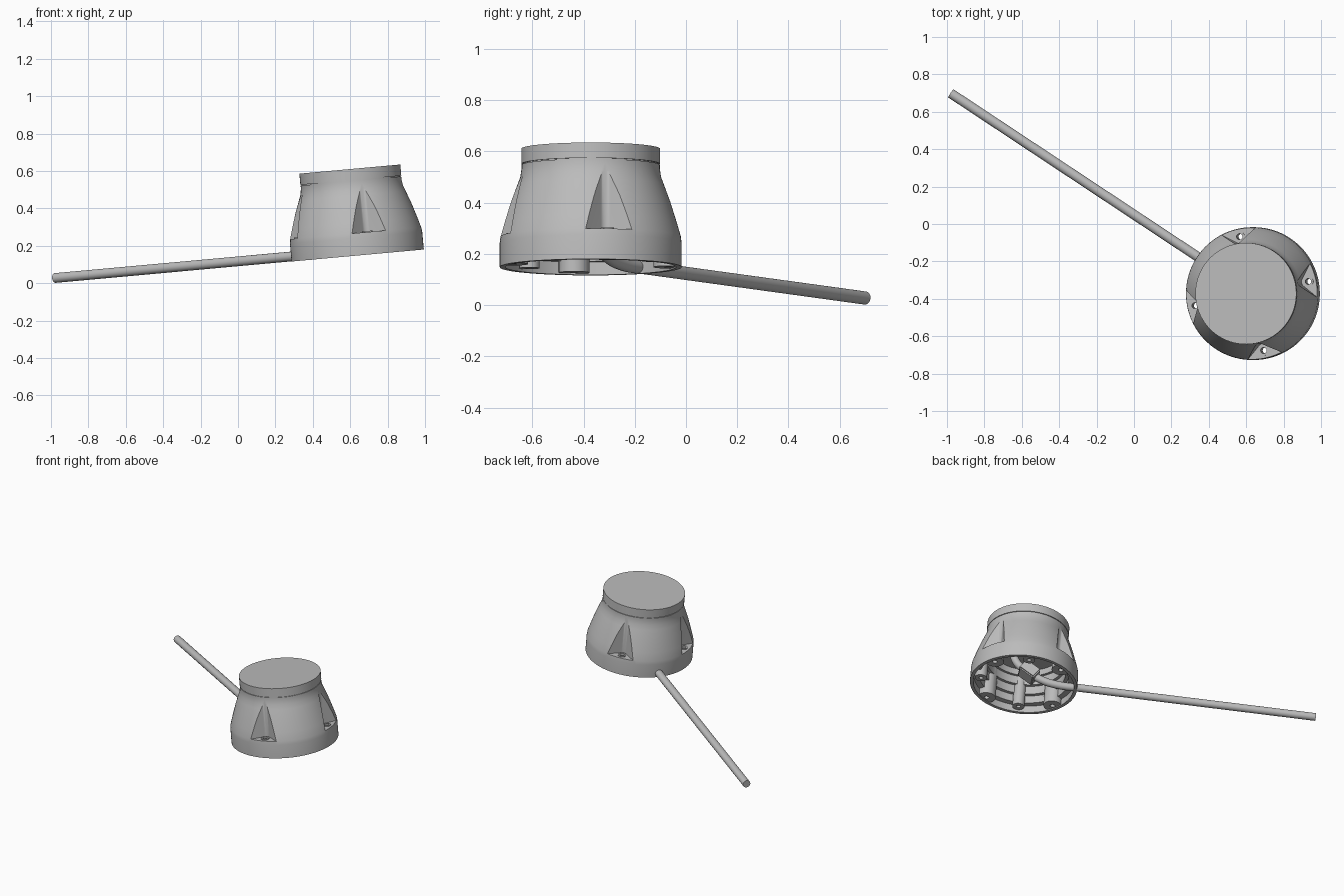
import bpy, bmesh, math
from mathutils import Matrix, Vector

cube = bpy.data.objects.get("Cube")
if cube:
    bpy.data.objects.remove(cube, do_unlink=True)

grey = bpy.data.materials.new("satin_grey")
grey.use_nodes = True
grey.diffuse_color = (0.5, 0.5, 0.5, 1)
grey.node_tree.nodes["Principled BSDF"].inputs["Base Color"].default_value = (0.5, 0.5, 0.5, 1)

# Housing frame: leaning about y, spun so that the pockets sit on the local axes
FRAME = (Matrix.Translation((0.64, -0.372, 0.148)) @ Matrix.Rotation(math.radians(-5.2), 4, 'Y')
         @ Matrix.Rotation(math.radians(12), 4, 'Z'))
QUARTERS = [i * math.pi / 2 for i in range(4)]
parts = []


def polar(radius, angle, h=0.0):
    return Vector((radius * math.cos(angle), radius * math.sin(angle), h))


def finish(name, bm):
    bmesh.ops.recalc_face_normals(bm, faces=bm.faces)
    mesh = bpy.data.meshes.new(name)
    bm.to_mesh(mesh)
    bm.free()
    mesh.materials.append(grey)
    obj = bpy.data.objects.new(name, mesh)
    bpy.context.scene.collection.objects.link(obj)
    return obj


def lathe(name, profile, centre=Vector(), segs=96):
    """Closed solid of revolution from (radius, height) points."""
    bm = bmesh.new()
    rings = [[bm.verts.new(centre + polar(r, 2 * math.pi * i / segs, h)) for i in range(segs)]
             for r, h in profile]
    for a, b in zip(rings, rings[1:]):
        for i in range(segs):
            j = (i + 1) % segs
            bm.faces.new((a[i], a[j], b[j], b[i]))
    bm.faces.new(rings[0])
    bm.faces.new(rings[-1])
    return finish(name, bm)


def prism(name, outline, low, high, angle):
    bm = bmesh.new()
    face = bm.faces.new([bm.verts.new((x, y, low)) for x, y in outline])
    top = bmesh.ops.extrude_face_region(bm, geom=[face])["geom"]
    verts = [v for v in top if isinstance(v, bmesh.types.BMVert)]
    bmesh.ops.translate(bm, verts=verts, vec=(0, 0, high - low))
    bmesh.ops.rotate(bm, verts=bm.verts, matrix=Matrix.Rotation(angle, 3, 'Z'))
    return finish(name, bm)


def activate(obj):
    bpy.ops.object.select_all(action='DESELECT')
    obj.select_set(True)
    bpy.context.view_layer.objects.active = obj


def cut(target, cutter):
    mod = target.modifiers.new("cut", 'BOOLEAN')
    mod.operation = 'DIFFERENCE'
    mod.solver = 'EXACT'
    mod.object = cutter
    activate(target)
    bpy.ops.object.modifier_apply(modifier=mod.name)
    bpy.data.objects.remove(cutter, do_unlink=True)


# Housing shell
housing = lathe("housing", [(0.355, 0), (0.355, 0.095), (0.352, 0.12), (0.336, 0.175), (0.311, 0.255),
                            (0.287, 0.32), (0.275, 0.352), (0.27, 0.385), (0.27, 0.4)])

# Stepped cavity, leaving screw columns and slimmer bosses standing on its wall
cavity = lathe("cavity", [(0.333, -0.02), (0.333, 0.05), (0.295, 0.05), (0.295, 0.105), (0.272, 0.105),
                          (0.272, 0.165), (0.252, 0.165), (0.252, 0.225), (0.235, 0.225), (0.235, 0.27)])
for a in QUARTERS:
    cut(cavity, lathe("column", [(0.06, 0.006), (0.06, 0.3)], polar(0.311, a), 32))
for a in (45, 225, 315):
    cut(cavity, lathe("boss", [(0.04, 0.01), (0.04, 0.3)], polar(0.285, math.radians(a)), 24))
cut(housing, cavity)

# Flared screw pockets with a rounded back, and their through holes
arc = [(0.304 + 0.03 * math.cos(t), 0.03 * math.sin(t))
       for t in (math.radians(141 + 78 * i / 10) for i in range(11))]
outline = [(0.4, 0.167)] + arc + [(0.4, -0.167)]
for a in QUARTERS:
    cut(housing, prism("pocket", outline, 0.12, 0.395, a))
    cut(housing, lathe("hole", [(0.016, -0.05), (0.016, 0.2)], polar(0.311, a), 24))
for a in (45, 225, 315):
    cut(housing, lathe("pilot", [(0.014, -0.05), (0.014, 0.1)], polar(0.285, math.radians(a)), 16))
parts.append(housing)

# Raised washers around the screw holes
for i, a in enumerate(QUARTERS):
    washer = lathe("washer_%d" % (i + 1), [(0.027, 0.118), (0.027, 0.126)], polar(0.311, a), 32)
    cut(washer, lathe("hole", [(0.016, 0.1), (0.016, 0.2)], polar(0.311, a), 24))
    parts.append(washer)

# Lid on a thin seam
parts.append(lathe("lid_seam", [(0.265, 0.395), (0.265, 0.41)]))
parts.append(lathe("lid", [(0.271, 0.404), (0.271, 0.464)]))

# Cable: straight outside, rising to the ceiling inside
CABLE_ANGLE = math.radians(134.6)
path = [(1.945, 0.027), (0.4, 0.027), (0.22, 0.03), (0.12, 0.052), (0.03, 0.1), (-0.06, 0.17), (-0.09, 0.28)]
curve = bpy.data.curves.new("cable", 'CURVE')
curve.dimensions = '3D'
curve.bevel_depth = 0.026
curve.bevel_resolution = 6
curve.use_fill_caps = True
spline = curve.splines.new('BEZIER')
spline.bezier_points.add(len(path) - 1)
for point, (s, h) in zip(spline.bezier_points, path):
    point.co = polar(s, CABLE_ANGLE, h)
    point.handle_left_type = point.handle_right_type = 'AUTO'
for point in spline.bezier_points[:2]:
    point.handle_left_type = point.handle_right_type = 'VECTOR'
curve.materials.append(grey)
cable = bpy.data.objects.new("cable", curve)
bpy.context.scene.collection.objects.link(cable)
activate(cable)
bpy.ops.object.convert(target='MESH')
parts.append(bpy.context.view_layer.objects.active)

# Clamp block gripping the cable
bm = bmesh.new()
bmesh.ops.create_cube(bm, size=1)
bmesh.ops.scale(bm, verts=bm.verts, vec=(0.12, 0.11, 0.085))
bmesh.ops.bevel(bm, geom=bm.edges[:], offset=0.008, segments=2, affect='EDGES')
bmesh.ops.transform(bm, verts=bm.verts, matrix=Matrix.Translation(polar(0.03, CABLE_ANGLE, 0.1))
                    @ Matrix.Rotation(CABLE_ANGLE, 4, 'Z') @ Matrix.Rotation(math.radians(34), 4, 'Y'))
parts.append(finish("cable_clamp", bm))

for obj in parts:
    activate(obj)
    bpy.ops.object.shade_smooth_by_angle(angle=math.radians(30))
    obj.matrix_world = FRAME
